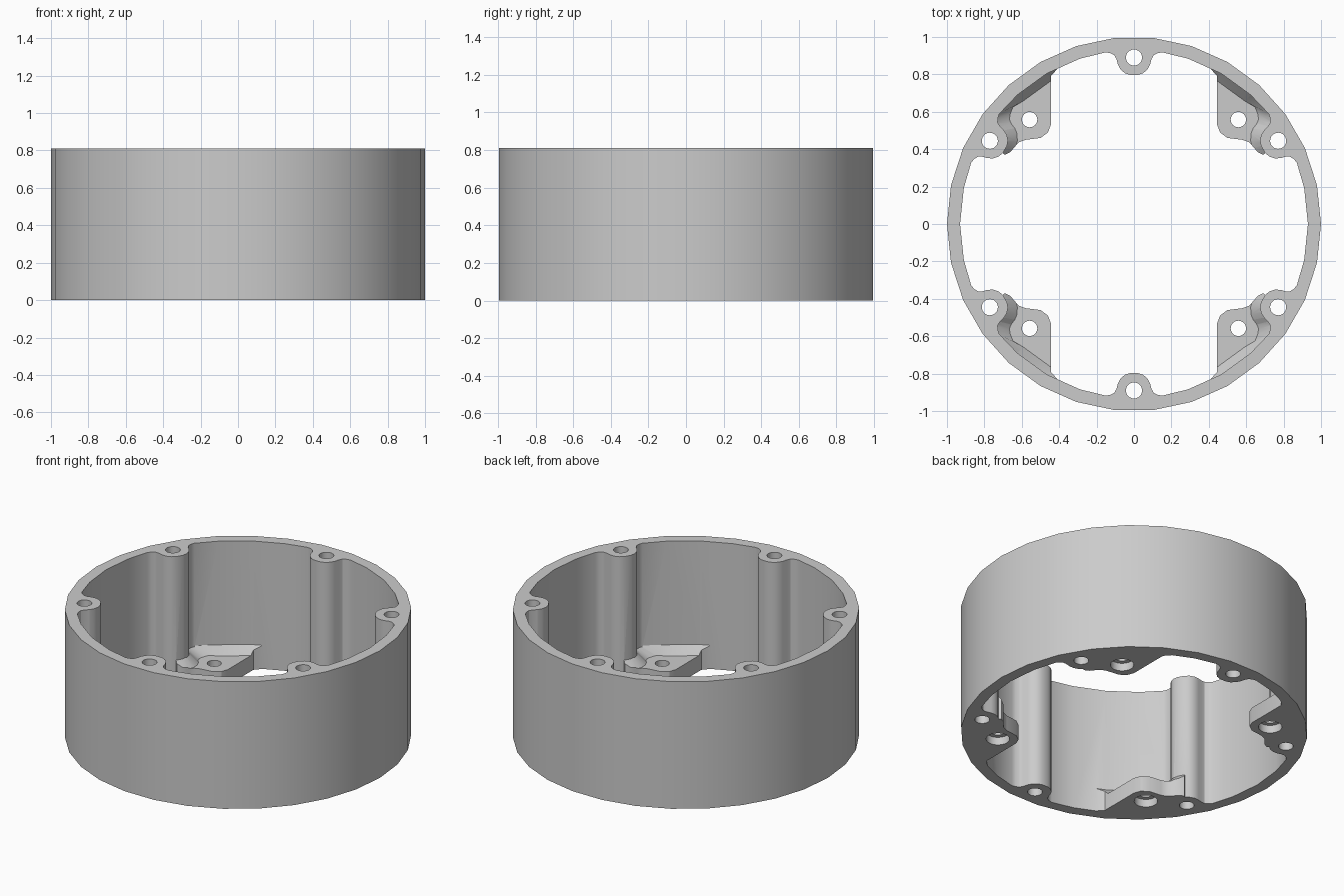
import bpy, bmesh
from math import radians, cos, sin

if "Cube" in bpy.data.objects:
    bpy.data.objects.remove(bpy.data.objects["Cube"])

HEIGHT = 0.81
WALL_R = 0.93
PAD_TOP = 0.10

grey = bpy.data.materials.new("plain_grey")
grey.use_nodes = True
grey.diffuse_color = (0.6, 0.6, 0.6, 1)
grey.node_tree.nodes["Principled BSDF"].inputs["Base Color"].default_value = (0.6, 0.6, 0.6, 1)


def loft(name, low, high, z0, z1):
    """Closed solid between two outlines with the same point count."""
    bm = bmesh.new()
    a = [bm.verts.new((x, y, z0)) for x, y in low]
    b = [bm.verts.new((x, y, z1)) for x, y in high]
    n = len(a)
    bm.faces.new(a)
    bm.faces.new(b)
    for i in range(n):
        j = (i + 1) % n
        bm.faces.new((a[i], a[j], b[j], b[i]))
    bmesh.ops.recalc_face_normals(bm, faces=bm.faces)
    mesh = bpy.data.meshes.new(name)
    bm.to_mesh(mesh)
    bm.free()
    mesh.materials.append(grey)
    ob = bpy.data.objects.new(name, mesh)
    bpy.context.collection.objects.link(ob)
    return ob


def prism(name, outline, z0, z1):
    return loft(name, outline, outline, z0, z1)


def circle(x, y, r, n):
    return [(x + r * cos(radians(360 * i / n)), y + r * sin(radians(360 * i / n)))
            for i in range(n)]


def combine(target, tool, operation):
    """Apply a boolean and remove the tool."""
    mod = target.modifiers.new("cut", 'BOOLEAN')
    mod.operation = operation
    mod.solver = 'EXACT'
    mod.object = tool
    bpy.ops.object.select_all(action='DESELECT')
    bpy.context.view_layer.objects.active = target
    target.select_set(True)
    bpy.ops.object.modifier_apply(modifier=mod.name)
    bpy.data.objects.remove(tool)


# Half outline of a screw boss: sideways and outward distances
HALF_BOSS = [(0.022, 0.797), (0.05, 0.807), (0.073, 0.828), (0.086, 0.853),
             (0.094, 0.882), (0.105, 0.902), (0.125, 0.913), (0.15, 0.918)]
BOSS = [(-s, r) for s, r in reversed(HALF_BOSS)] + HALF_BOSS


def cavity(grow):
    """Inside outline with six bosses, moved inward by grow."""
    points = []
    for k in range(6):
        a = radians(30 + 60 * k)
        for s, r in BOSS:
            s, r = s * (1 + grow / 0.1), r - grow
            points.append((r * cos(a) - s * sin(a), r * sin(a) + s * cos(a)))
        for step in (18, 30, 42):
            w = a + radians(step)
            points.append(((WALL_R - grow) * cos(w), (WALL_R - grow) * sin(w)))
    return points


# Round housing wall with its bosses
housing = prism("housing", circle(0, 0, 1, 30), 0, HEIGHT)
combine(housing, prism("cavity_cutter", cavity(0), -0.1, 1), 'DIFFERENCE')

# Four floor pads, each with a sloped edge along the wall
PAD = [(0.42, 0.87), (0.405, 0.835), (0.445, 0.79), (0.445, 0.53), (0.46, 0.49),
       (0.50, 0.46), (0.58, 0.45), (0.615, 0.437), (0.64, 0.41), (0.66, 0.385),
       (0.69, 0.37), (0.73, 0.40), (0.80, 0.50), (0.67, 0.68)]
corners = [(sx, sy) for sx in (1, -1) for sy in (1, -1)]
for sx, sy in corners:
    pad = prism("floor_pad", [(x * sx, y * sy) for x, y in PAD], 0, 0.17)
    plug = loft("slope_cutter", cavity(0.045), cavity(-0.027), PAD_TOP, 0.18)
    combine(pad, plug, 'DIFFERENCE')
    combine(housing, pad, 'UNION')

# Screw holes through the bosses
for k in range(6):
    a = radians(30 + 60 * k)
    hole = prism("hole_cutter", circle(0.89 * cos(a), 0.89 * sin(a), 0.043, 24), -0.1, 1)
    combine(housing, hole, 'DIFFERENCE')

# Pad holes, widened from below
for sx, sy in corners:
    for r, top in ((0.041, 0.3), (0.068, 0.05)):
        hole = prism("hole_cutter", circle(0.558 * sx, 0.558 * sy, r, 24), -0.1, top)
        combine(housing, hole, 'DIFFERENCE')

bpy.ops.object.select_all(action='DESELECT')
housing.select_set(True)
bpy.context.view_layer.objects.active = housing
bpy.ops.object.shade_smooth_by_angle(angle=radians(30))
